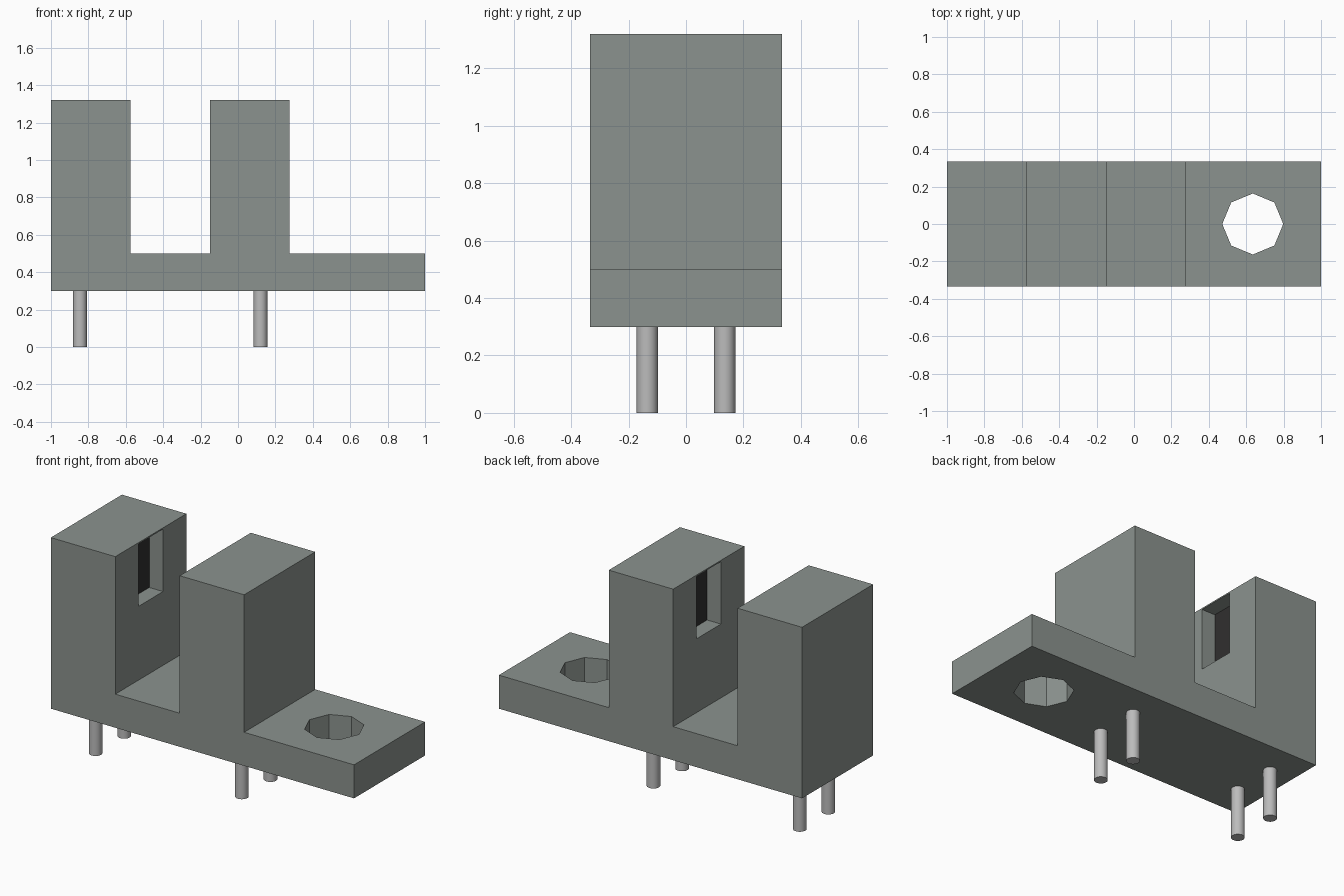
import bpy
import bmesh

if "Cube" in bpy.data.objects:
    bpy.data.objects.remove(bpy.data.objects["Cube"], do_unlink=True)


def make_material(name, rgb):
    mat = bpy.data.materials.new(name)
    mat.use_nodes = True
    mat.diffuse_color = (*rgb, 1)
    mat.node_tree.nodes["Principled BSDF"].inputs["Base Color"].default_value = (*rgb, 1)
    return mat


GREY = make_material("grey plastic", (0.26, 0.29, 0.272))
BLACK = make_material("black window", (0.03, 0.029, 0.029))
METAL = make_material("pin metal", (0.5, 0.5, 0.5))

HALF_DEPTH = 0.335
BASE_Z, PLATE_Z, TOP_Z = 0.30, 0.50, 1.32
GAP_LEFT, GAP_RIGHT, TOWER_END = -0.575, -0.15, 0.275


def add_box(name, x, y, z, mat=None):
    """Box from (low, high) ranges on each axis."""
    bpy.ops.mesh.primitive_cube_add(size=1, location=[sum(r) / 2 for r in (x, y, z)])
    obj = bpy.context.object
    obj.name = name
    obj.scale = [r[1] - r[0] for r in (x, y, z)]
    bpy.ops.object.transform_apply(location=False, rotation=False, scale=True)
    if mat:
        obj.data.materials.append(mat)
    return obj


def cut(body, cutter):
    """Subtract the cutter from the body and discard it."""
    cutter.hide_render = True
    mod = body.modifiers.new("cut", 'BOOLEAN')
    mod.operation, mod.solver, mod.object = 'DIFFERENCE', 'EXACT', cutter
    bpy.context.view_layer.objects.active = body
    bpy.ops.object.modifier_apply(modifier=mod.name)
    bpy.data.objects.remove(cutter, do_unlink=True)


# Housing: stepped side profile extruded front to back
profile = [(-1, BASE_Z), (1, BASE_Z), (1, PLATE_Z), (TOWER_END, PLATE_Z),
           (TOWER_END, TOP_Z), (GAP_RIGHT, TOP_Z), (GAP_RIGHT, PLATE_Z),
           (GAP_LEFT, PLATE_Z), (GAP_LEFT, TOP_Z), (-1, TOP_Z)]
bm = bmesh.new()
face = bm.faces.new([bm.verts.new((x, -HALF_DEPTH, z)) for x, z in profile])
side = bmesh.ops.extrude_face_region(bm, geom=[face])["geom"]
bmesh.ops.translate(bm, vec=(0, 2 * HALF_DEPTH, 0),
                    verts=[v for v in side if isinstance(v, bmesh.types.BMVert)])
bmesh.ops.recalc_face_normals(bm, faces=bm.faces)
mesh = bpy.data.meshes.new("housing")
bm.to_mesh(mesh)
bm.free()
housing = bpy.data.objects.new("housing", mesh)
bpy.context.collection.objects.link(housing)
mesh.materials.append(GREY)

# Octagonal mounting hole
bpy.ops.mesh.primitive_cylinder_add(vertices=8, radius=0.163, depth=0.6,
                                    location=(0.635, 0, 0.4))
cut(housing, bpy.context.object)

# Facing window recesses, each with a black panel at its back
WINDOW_Y, WINDOW_Z, RECESS = (-0.115, 0.115), (0.94, 1.312), 0.095
for name, wall, inward in (("left_window", GAP_RIGHT, 1), ("right_window", GAP_LEFT, -1)):
    back = wall + inward * RECESS
    cut(housing, add_box("window_cutter", sorted((wall - inward * 0.1, back)),
                         WINDOW_Y, WINDOW_Z))
    add_box(name, sorted((back, back - inward * 0.004)), WINDOW_Y, WINDOW_Z, BLACK)

# Four round contact pins
for x, x_name in ((-0.845, "right"), (0.12, "left")):
    for y, y_name in ((-0.135, "front"), (0.135, "back")):
        bpy.ops.mesh.primitive_cylinder_add(vertices=24, radius=0.037, depth=BASE_Z,
                                            location=(x, y, BASE_Z / 2))
        pin = bpy.context.object
        pin.name = f"{y_name}_{x_name}_pin"
        pin.data.materials.append(METAL)
        bpy.ops.object.shade_smooth_by_angle()
